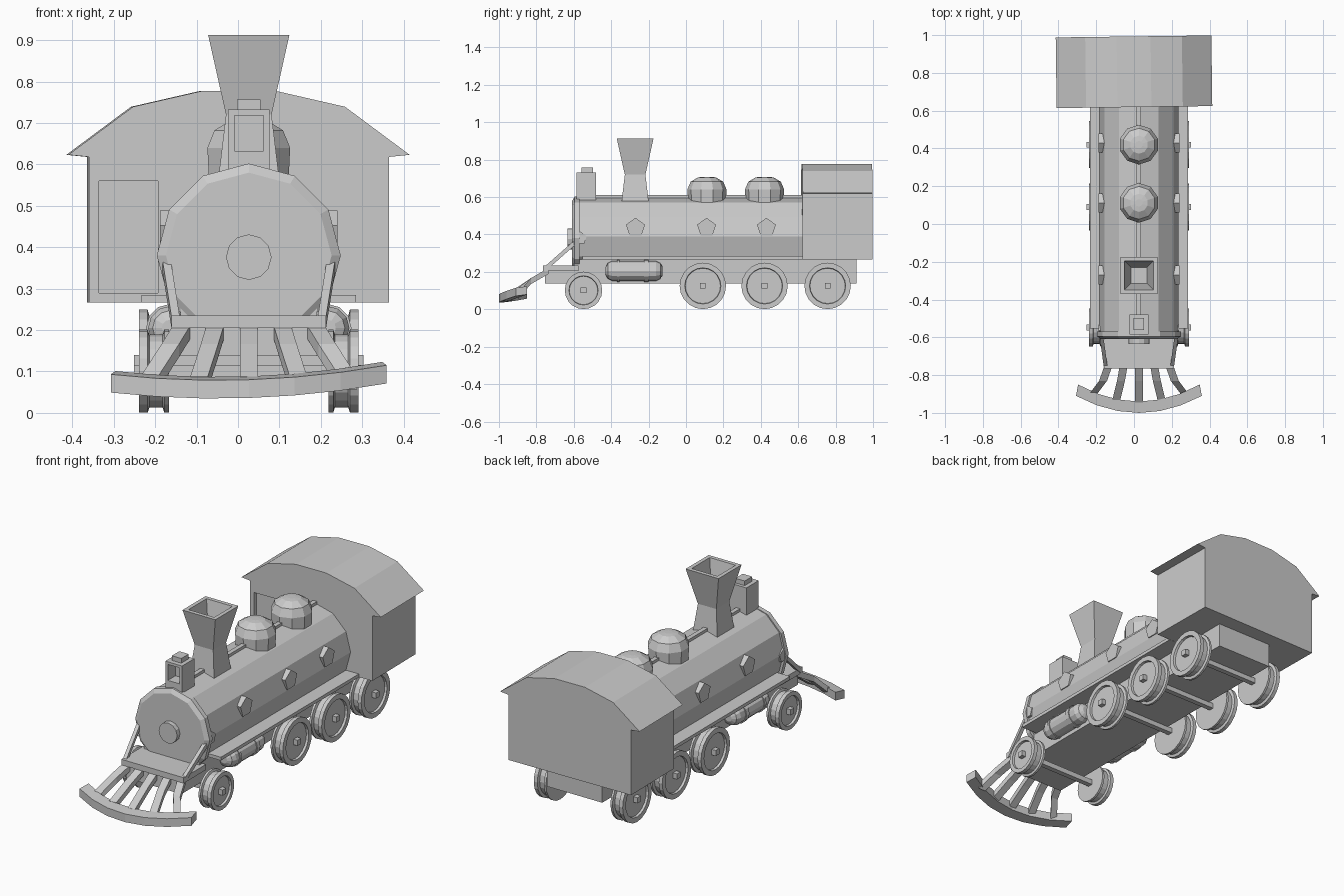
import bpy, bmesh
from math import sin, cos, pi
from mathutils import Vector

if "Cube" in bpy.data.objects:
    bpy.data.objects.remove(bpy.data.objects["Cube"])

CX = 0.026  # the engine's centre line sits slightly off the cab's


def loft(name, rings):
    """Skin a row of equal-length rings and cap both ends."""
    bm = bmesh.new()
    rows = [[bm.verts.new(p) for p in ring] for ring in rings]
    n = len(rows[0])
    for a, b in zip(rows, rows[1:]):
        for i in range(n):
            j = (i + 1) % n
            bm.faces.new((a[i], a[j], b[j], b[i]))
    bm.faces.new(rows[0])
    bm.faces.new(rows[-1][::-1])
    bmesh.ops.recalc_face_normals(bm, faces=bm.faces)
    me = bpy.data.meshes.new(name)
    bm.to_mesh(me)
    bm.free()
    ob = bpy.data.objects.new(name, me)
    bpy.context.collection.objects.link(ob)
    return ob


def lathe(name, profile, n, origin, axis):
    """Revolve (radius, height) points about an axis through origin."""
    o = Vector(origin)
    rings = []
    for r, h in profile:
        ring = []
        for i in range(n):
            a = 2 * pi * i / n
            u, v = r * sin(a), r * cos(a)
            p = {'x': (h, u, v), 'y': (u, h, v), 'z': (u, v, h)}[axis]
            ring.append(o + Vector(p))
        rings.append(ring)
    return loft(name, rings)


def box(name, x0, x1, y0, y1, z0, z1):
    return loft(name, [[(x0, y0, z), (x1, y0, z), (x1, y1, z), (x0, y1, z)] for z in (z0, z1)])


def strip(name, path, w, t):
    """Bar of width w (x) and thickness t (z) along a path."""
    return loft(name, [[(x + a * w / 2, y, z + b * t / 2)
                        for a, b in ((-1, -1), (1, -1), (1, 1), (-1, 1))] for x, y, z in path])


# boiler with front ring, door and top rail
lathe("boiler", [(.21, -.58), (.21, .65)], 12, (CX, 0, .388), 'y')
lathe("boiler_front", [(.222, -.57), (.222, -.595), (.2, -.609)], 12, (CX, 0, .38), 'y')
lathe("boiler_door", [(.055, -.6), (.055, -.634)], 12, (CX, 0, .376), 'y')
box("top_rail", CX - .012, CX + .012, -.58, .63, .585, .61)

# hollow square chimney
CHIM = [(.073, .57), (.055, .72), (.098, .912), (.077, .912), (.042, .74)]
loft("chimney", [[(CX + a * h, -.272 + b * h, z) for a, b in ((-1, -1), (1, -1), (1, 1), (-1, 1))]
                 for h, z in CHIM])

# headlamp with recessed front
LAMP = [(-.48, .05, .57, .732), (-.585, .05, .57, .732), (-.585, .035, .632, .718), (-.52, .035, .632, .718)]
loft("headlamp", [[(CX - h, y, a), (CX + h, y, a), (CX + h, y, b), (CX - h, y, b)] for y, h, a, b in LAMP])
box("headlamp_cap", CX - .028, CX + .028, -.56, -.497, .725, .757)

# steam domes
for i, y in enumerate((.112, .42)):
    lathe(f"dome_{i}", [(.1, .54), (.105, .64), (.087, .682), (.048, .705), (.02, .708)], 10, (CX, y, 0), 'z')

# cab: one gabled profile with eaves, slightly turned
half = [(.362, .267), (.362, .618), (.412, .623), (.256, .739), (.09, .777)]
prof = half + [(-x, z) for x, z in reversed(half)]
cab = loft("cab", [[(x, y, z) for x, z in prof] for y in (-.187, .187)])
door = box("cab_window_cutter", -.338, -.195, -.25, -.165, .29, .56)
for ob in (cab, door):
    ob.location = (0, .806, 0)
    ob.rotation_euler.z = .013
door.hide_render = True
door.display_type = 'WIRE'
cut = cab.modifiers.new("window", 'BOOLEAN')
cut.operation = 'DIFFERENCE'
cut.solver = 'EXACT'
cut.object = door

# chassis, running board and front platform
box("chassis", CX - .165, CX + .165, -.6, .912, .137, .268)
box("chassis_front", CX - .165, CX + .165, -.755, -.6, .137, .215)
box("running_board", CX - .259, CX + .259, -.553, .625, .266, .284)
box("front_platform", CX - .186, CX + .186, -.765, -.575, .205, .235)

# wheels, hubs and axles
for i, (y, r) in enumerate(((-.548, .1), (.09, .124), (.42, .124), (.757, .124))):
    z = r + .001
    box(f"axle_{i}", CX - .2, CX + .2, y - .014, y + .014, z - .014, z + .014)
    for s in (-1, 1):
        wheel = [(.02, .192), (r, .192), (r, .204), (r * .88, .208), (r * .88, .24),
                 (r, .244), (r, .265), (r * .78, .265), (r * .76, .253), (.02, .253)]
        lathe(f"wheel_{i}", [(a, s * h) for a, h in wheel], 20, (CX, y, z), 'x')
        xa, xb = sorted((CX + s * .24, CX + s * .277))
        box(f"hub_{i}", xa, xb, y - .015, y + .015, z - .015, z + .015)

for s in (-1, 1):
    # steam cylinder with raised bands
    lathe("steam_cylinder", [(.02, -.43), (.042, -.418), (.053, -.395), (.053, -.37), (.058, -.37),
                             (.058, -.355), (.053, -.355), (.053, -.225), (.058, -.225), (.058, -.2),
                             (.053, -.2), (.053, -.16), (.042, -.137), (.02, -.125)],
          12, (CX + s * .19, 0, .205), 'y')
    # five-sided boiler plates
    for y in (-.27, .11, .43):
        lathe("boiler_plate", [(.053, s * .16), (.053, s * .214)], 5, (CX, y, .436), 'x')
    # brace from the platform to the boiler
    lathe("brace_bolt", [(.036, s * .18), (.036, s * .213)], 5, (CX, -.565, .38), 'x')
    strip("brace", [(CX + s * .176, -.755, .215), (CX + s * .202, -.57, .378)], .02, .028)

# cow catcher slats
for i in range(-2, 3):
    top, low = CX + i * .078, CX + i * .12
    mid = top + (low - top) * .4
    strip("catcher_slat", [(top, -.735, .205), (mid, -.83, .15), (low, -.945 + .012 * i * i, .072)], .042, .032)

# curved cow catcher bar
rings = []
for k in range(7):
    t = -1 + k / 3
    y, z = -1 + .09 * t * t, .058 + .024 * t * t + .011 * t
    x = CX + .333 * t
    xi = CX + .322 * t
    rings.append([(x, y, z - .022), (x, y, z + .022), (xi, y + .06, z + .03), (xi, y + .06, z - .014)])
loft("catcher_bar", rings)
